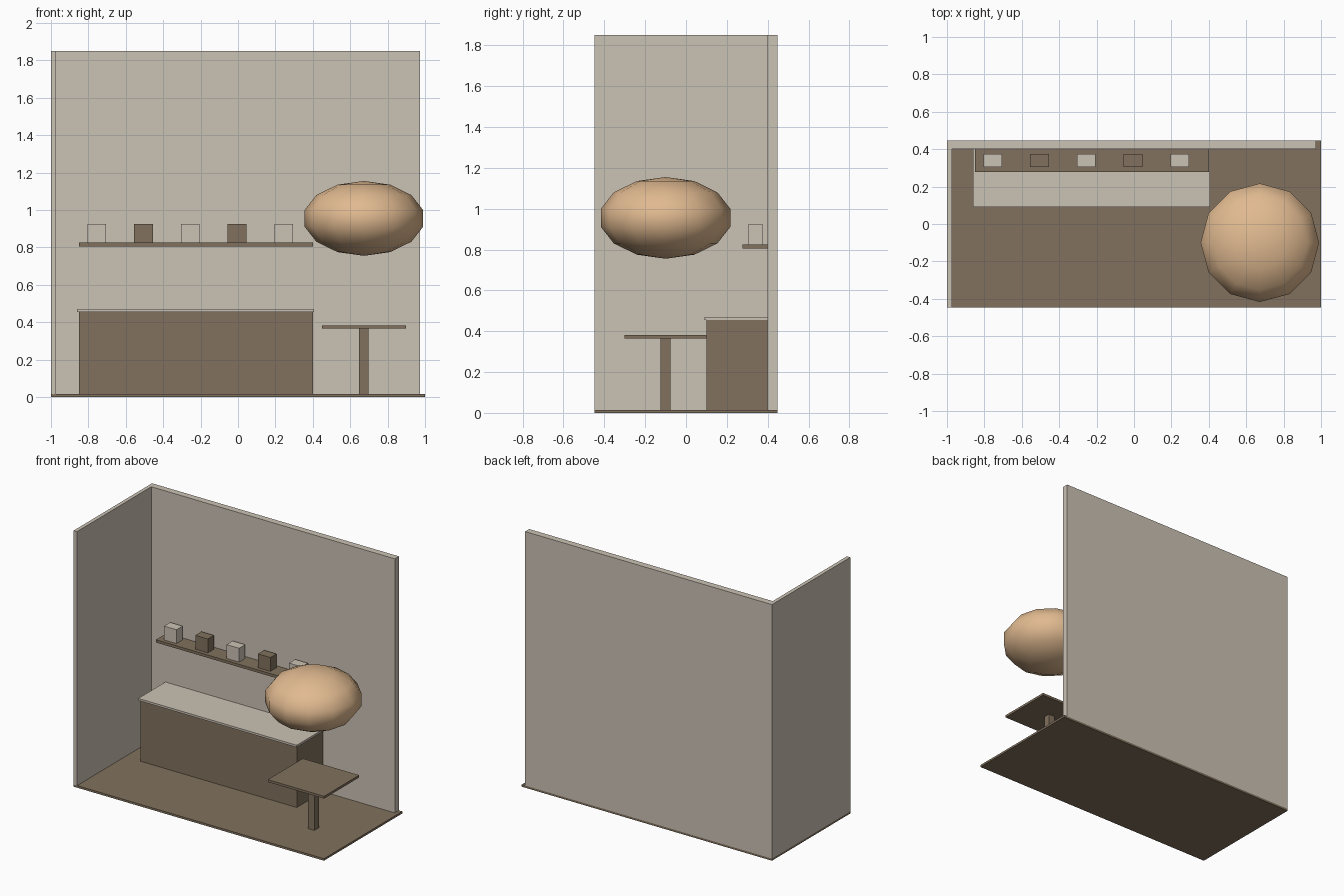
import bpy

default = bpy.data.objects.get("Cube")
if default:
    bpy.data.objects.remove(default, do_unlink=True)


def material(name, rgb):
    mat = bpy.data.materials.new(name)
    mat.use_nodes = True
    colour = (*rgb, 1)
    mat.diffuse_color = colour
    mat.node_tree.nodes["Principled BSDF"].inputs["Base Color"].default_value = colour
    return mat


plaster = material("pale plaster", (0.60, 0.54, 0.46))
wood = material("brown wood", (0.22, 0.165, 0.11))
tan = material("warm tan", (0.75, 0.49, 0.28))


def box(name, x, y, z, mat):
    """Box spanning the given (low, high) range on each axis."""
    spans = (x, y, z)
    bpy.ops.mesh.primitive_cube_add(size=1, location=[(a + b) / 2 for a, b in spans])
    obj = bpy.context.object
    obj.name = name
    obj.scale = [b - a for a, b in spans]
    bpy.ops.object.transform_apply(location=False, rotation=False, scale=True)
    obj.data.materials.append(mat)
    return obj


FLOOR = 0.015
WALL_TOP = 1.85
DEPTH = 0.447
WALL_FACE = 0.4

# Floor and the two walls
box("floor", (-1, 1), (-DEPTH, DEPTH), (0, FLOOR), wood)
box("back_wall", (-0.973, 0.973), (WALL_FACE, DEPTH), (FLOOR, WALL_TOP), plaster)
box("side_wall", (-1, -0.973), (-DEPTH, DEPTH), (FLOOR, WALL_TOP), plaster)

# Counter with an overhanging top
box("counter", (-0.85, 0.4), (0.1, WALL_FACE), (FLOOR, 0.455), wood)
box("counter_top", (-0.86, 0.406), (0.09, WALL_FACE), (0.455, 0.47), plaster)

# Wall shelf with boxes in alternating colours
box("shelf", (-0.85, 0.4), (0.277, WALL_FACE), (0.805, 0.825), wood)
for i in range(5):
    x = -0.755 + 0.25 * i
    box(f"shelf_box_{i + 1}", (x - 0.05, x + 0.05), (0.305, 0.375),
        (0.825, 0.925), wood if i % 2 else plaster)

# Pedestal table
TABLE_X, TABLE_Y = 0.673, -0.1
box("table_post", (TABLE_X - 0.025, TABLE_X + 0.025),
    (TABLE_Y - 0.025, TABLE_Y + 0.025), (FLOOR, 0.365), wood)
box("table_top", (TABLE_X - 0.225, TABLE_X + 0.225),
    (TABLE_Y - 0.2, TABLE_Y + 0.2), (0.365, 0.382), wood)

# Flattened hanging lamp globe above the table
bpy.ops.mesh.primitive_uv_sphere_add(segments=12, ring_count=7, radius=1,
                                     location=(TABLE_X, TABLE_Y, 0.955))
lamp = bpy.context.object
lamp.name = "lamp_globe"
lamp.scale = (0.325, 0.325, 0.2)
bpy.ops.object.transform_apply(location=False, rotation=False, scale=True)
lamp.data.materials.append(tan)
bpy.ops.object.shade_smooth()
